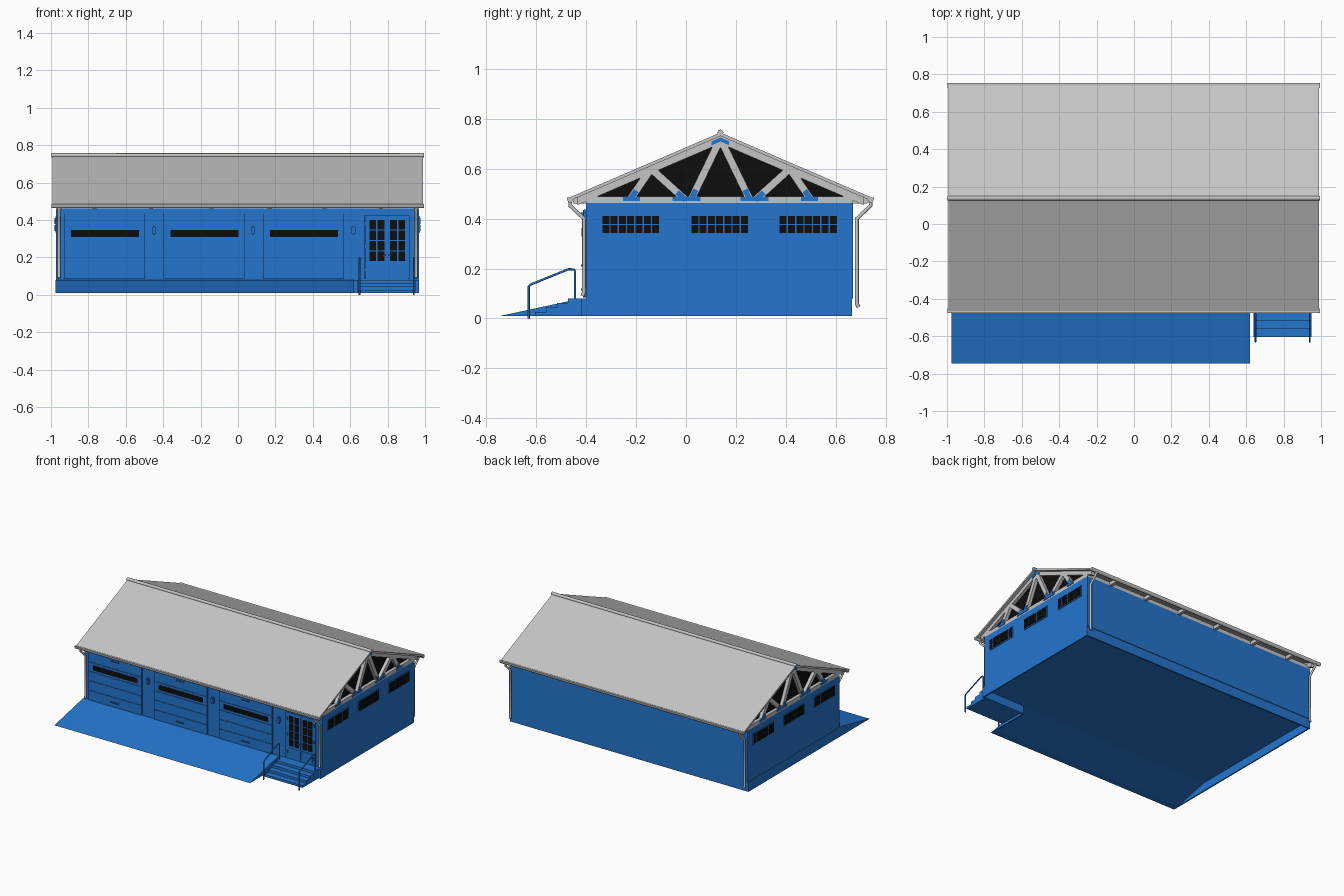
import bpy, bmesh, math
from mathutils import Vector

if "Cube" in bpy.data.objects:
    bpy.data.objects.remove(bpy.data.objects["Cube"], do_unlink=True)


def material(name, rgb):
    m = bpy.data.materials.new(name)
    m.use_nodes = True
    m.diffuse_color = (*rgb, 1)
    m.node_tree.nodes["Principled BSDF"].inputs["Base Color"].default_value = (*rgb, 1)
    return m


BLUE = material("blue paint", (0.018, 0.18, 0.62))
GREY = material("light grey", (0.56, 0.56, 0.56))
BLACK = material("black glass", (0.004, 0.004, 0.004))


def finish(name, bm, mat):
    bmesh.ops.recalc_face_normals(bm, faces=bm.faces)
    me = bpy.data.meshes.new(name)
    bm.to_mesh(me)
    bm.free()
    me.materials.append(mat)
    ob = bpy.data.objects.new(name, me)
    bpy.context.collection.objects.link(ob)
    return ob


def boxes(name, mat, *spans):
    """Each span is x0, x1, y0, y1, z0, z1."""
    bm = bmesh.new()
    for s in spans:
        lo, hi = Vector(s[0::2]), Vector(s[1::2])
        new = bmesh.ops.create_cube(bm, size=1)["verts"]
        for v in new:
            v.co = (lo + hi) / 2 + v.co * (hi - lo)
    return finish(name, bm, mat)


def prisms(name, mat, x0, x1, *profiles):
    """Extrude (y, z) outlines along x."""
    bm = bmesh.new()
    for p in profiles:
        a = [bm.verts.new((x0, y, z)) for y, z in p]
        b = [bm.verts.new((x1, y, z)) for y, z in p]
        bm.faces.new(a)
        bm.faces.new(b)
        for i in range(len(p)):
            j = (i + 1) % len(p)
            bm.faces.new((a[i], a[j], b[j], b[i]))
    return finish(name, bm, mat)


def tube(name, mat, points, r):
    cu = bpy.data.curves.new(name, "CURVE")
    cu.dimensions = "3D"
    cu.bevel_depth, cu.bevel_resolution, cu.use_fill_caps = r, 2, True
    sp = cu.splines.new("POLY")
    sp.points.add(len(points) - 1)
    for pt, co in zip(sp.points, points):
        pt.co = (*co, 1)
    cu.materials.append(mat)
    ob = bpy.data.objects.new(name, cu)
    bpy.context.collection.objects.link(ob)


def bar(p, q, w):
    """Outline of a straight member of width w between two (y, z) points."""
    p, q = Vector(p), Vector(q)
    d = (q - p).normalized() * w / 2
    n = Vector((-d.y, d.x))
    return [p + n, q + n, q - n, p - n]


MID, RIDGE, SLOPE = 0.138, 0.745, 0.43


def chevron(half, drop, thick):
    top = RIDGE - drop
    low = top - SLOPE * half
    return [(MID - half, low), (MID, top), (MID + half, low),
            (MID + half, low - thick), (MID, top - thick), (MID - half, low - thick)]


def grid(u0, u1, v0, v1, cols, rows, gap):
    """Pane rectangles of a divided window."""
    du, dv = (u1 - u0 + gap) / cols, (v1 - v0 + gap) / rows
    return [(u0 + i * du, u0 + (i + 1) * du - gap, v0 + j * dv, v0 + (j + 1) * dv - gap)
            for i in range(cols) for j in range(rows)]


# Walls, and the hollow foundation below them
boxes("walls", BLUE, (-0.972, 0.968, -0.40, 0.67, 0.08, 0.462))
boxes("foundation", BLUE, (-0.975, 0.968, -0.42, 0.665, 0.07, 0.08),
      (-0.975, 0.968, 0.655, 0.665, 0.01, 0.08), (-0.975, -0.965, -0.42, 0.665, 0.01, 0.08),
      (0.958, 0.968, -0.42, 0.665, 0.01, 0.08), (0.62, 0.968, -0.42, -0.41, 0.01, 0.08))

# Ramp: sloped sheet with side plates
prisms("ramp", BLUE, -0.975, 0.62, [(-0.745, 0.01), (-0.42, 0.08), (-0.42, 0.07), (-0.70, 0.01)])
for x in (-0.975, 0.61):
    prisms("ramp_side", BLUE, x, x + 0.01, [(-0.745, 0.01), (-0.42, 0.08), (-0.42, 0.01)])

# Entrance steps and handrails
boxes("steps", BLUE, *[(0.64, 0.95, -0.605 + i * 0.044, -0.42, 0.01, 0.026 + i * 0.018)
                       for i in range(4)])
for x in (0.65, 0.94):
    tube("handrail", BLUE, [(x, -0.63, 0), (x, -0.63, 0.128), (x, -0.622, 0.136),
                            (x, -0.472, 0.197), (x, -0.45, 0.197), (x, -0.445, 0.19),
                            (x, -0.445, 0.07)], 0.0045)

# Garage doors with panels, window strip and handles
for x in (-0.93, -0.397, 0.135):
    levels = [0.084, 0.157, 0.228, 0.296, 0.365, 0.438]
    boxes("garage_door", BLUE, (x + 0.002, x + 0.43, -0.408, -0.39, 0.084, 0.437),
          *[(x, x + 0.432, -0.412, -0.40, a, b - 0.003) for a, b in zip(levels, levels[1:])])
    boxes("garage_door_window", BLACK, (x + 0.037, x + 0.4, -0.414, -0.41, 0.31, 0.346))
    boxes("garage_door_handle", BLUE, *[(x + 0.185, x + 0.247, -0.42, -0.41, z, z + 0.007)
                                        for z in (0.113, 0.417)])

# Wall lamps beside the doors
for x in (-0.449, 0.08, 0.618):
    boxes("wall_lamp", BLUE, (x - 0.01, x + 0.01, -0.418, -0.40, 0.328, 0.362),
          (x - 0.006, x + 0.006, -0.414, -0.40, 0.322, 0.368))

# Double entrance door
boxes("entrance_frame", BLUE, (0.675, 0.685, -0.41, -0.39, 0.085, 0.425),
      (0.907, 0.917, -0.41, -0.39, 0.085, 0.425), (0.675, 0.917, -0.41, -0.39, 0.415, 0.425))
for s in (-1, 1):
    c = 0.796 + s * 0.056
    boxes("entrance_door", BLUE, (c - 0.054, c + 0.054, -0.407, -0.39, 0.085, 0.415),
          (c - 0.04, c + 0.04, -0.41, -0.40, 0.10, 0.165))
    boxes("entrance_panes", BLACK, *[(a, b, -0.409, -0.405, d, e) for a, b, d, e in
                                     grid(c - 0.038, c + 0.042, 0.18, 0.40, 2, 4, 0.006)])
    boxes("door_handle", BLUE, (0.796 + s * 0.015 - 0.009, 0.796 + s * 0.015 + 0.009,
                                -0.42, -0.405, 0.208, 0.216))
    boxes("door_hinges", BLUE, *[(c + s * 0.054 - 0.005, c + s * 0.054 + 0.007,
                                  -0.415, -0.40, z, z + 0.018) for z in (0.125, 0.25, 0.37)])

# Roof, ridge cap, dark attic and wall plates
prisms("roof", GREY, -0.993, 0.99, chevron(0.602, 0, 0.014))
tube("ridge_cap", GREY, [(-0.998, MID, RIDGE), (0.995, MID, RIDGE)], 0.012)
prisms("attic", BLACK, -0.95, 0.945, [(-0.37, 0.455), (-0.37, 0.49), (MID, 0.72),
                                      (2 * MID + 0.37, 0.49), (2 * MID + 0.37, 0.455)])
boxes("wall_plates", GREY, (-0.955, 0.95, -0.40, -0.365, 0.455, 0.488),
      (-0.955, 0.95, 0.64, 0.67, 0.455, 0.488))

# Gable trusses with gusset plates, and side windows
webs = [((MID, 0.72), (0.02, 0.475)), ((-0.14, 0.60), (-0.225, 0.475)),
        ((-0.14, 0.60), (-0.002, 0.475))]
webs += [((2 * MID - a[0], a[1]), (2 * MID - b[0], b[1])) for a, b in webs]
feet = [bar(b, Vector(b) + (Vector(a) - Vector(b)).normalized() * 0.045, 0.022) for a, b in webs]
bases = [(-0.252, -0.185), (-0.055, 0.058)]
bases += [(2 * MID - b, 2 * MID - a) for a, b in bases]
windows = [(-0.335, -0.108), (0.022, 0.248), (0.375, 0.605)]
for s in (1, -1):
    x = 0.945 if s > 0 else -0.95
    prisms("gable_truss", GREY, x - s * 0.005, x + s * 0.023, chevron(0.573, 0.014, 0.03),
           bar((-0.40, 0.475), (0.67, 0.475), 0.028), *[bar(a, b, 0.03) for a, b in webs])
    prisms("gusset_plates", BLUE, x + s * 0.02, x + s * 0.028, *feet, chevron(0.035, 0.02, 0.016),
           *[[(a, 0.471), (b, 0.471), (b, 0.486), (a, 0.486)] for a, b in bases])
    x = 0.968 if s > 0 else -0.972
    for a, b in windows:
        boxes("side_window_frame", BLUE,
              (*sorted((x, x + s * 0.005)), a - 0.006, b + 0.006, 0.334, 0.418))
        boxes("side_window_panes", BLACK, *[(*sorted((x, x + s * 0.008)), *p)
                                            for p in grid(a, b, 0.342, 0.411, 7, 2, 0.005)])

# Gutters, brackets and downpipes on both eaves
for s in (-1, 1):
    e = MID + s * 0.602
    gutter = [(e + 0.013 * math.cos(t), 0.485 + 0.022 * math.sin(t))
              for t in [math.pi * (1 + i / 8) for i in range(9)]]
    prisms("gutter", GREY, -0.998, 0.995, gutter)
    boxes("rafter_tails", GREY, *[(x - 0.011, x + 0.011, *sorted((e - s * 0.012, MID + s * 0.53)),
                                   0.46, 0.486) for x in (-0.768, -0.465, -0.142, 0.17, 0.463, 0.765)])
    wall = MID + s * 0.547
    low = 0.09 if s < 0 else 0.045
    for x in (-0.957, 0.952):
        tube("downpipe", GREY, [(x, wall + s * 0.006, low), (x, wall, low + 0.015),
                                (x, wall, 0.40), (x, e, 0.452), (x, e, 0.47)], 0.008)
